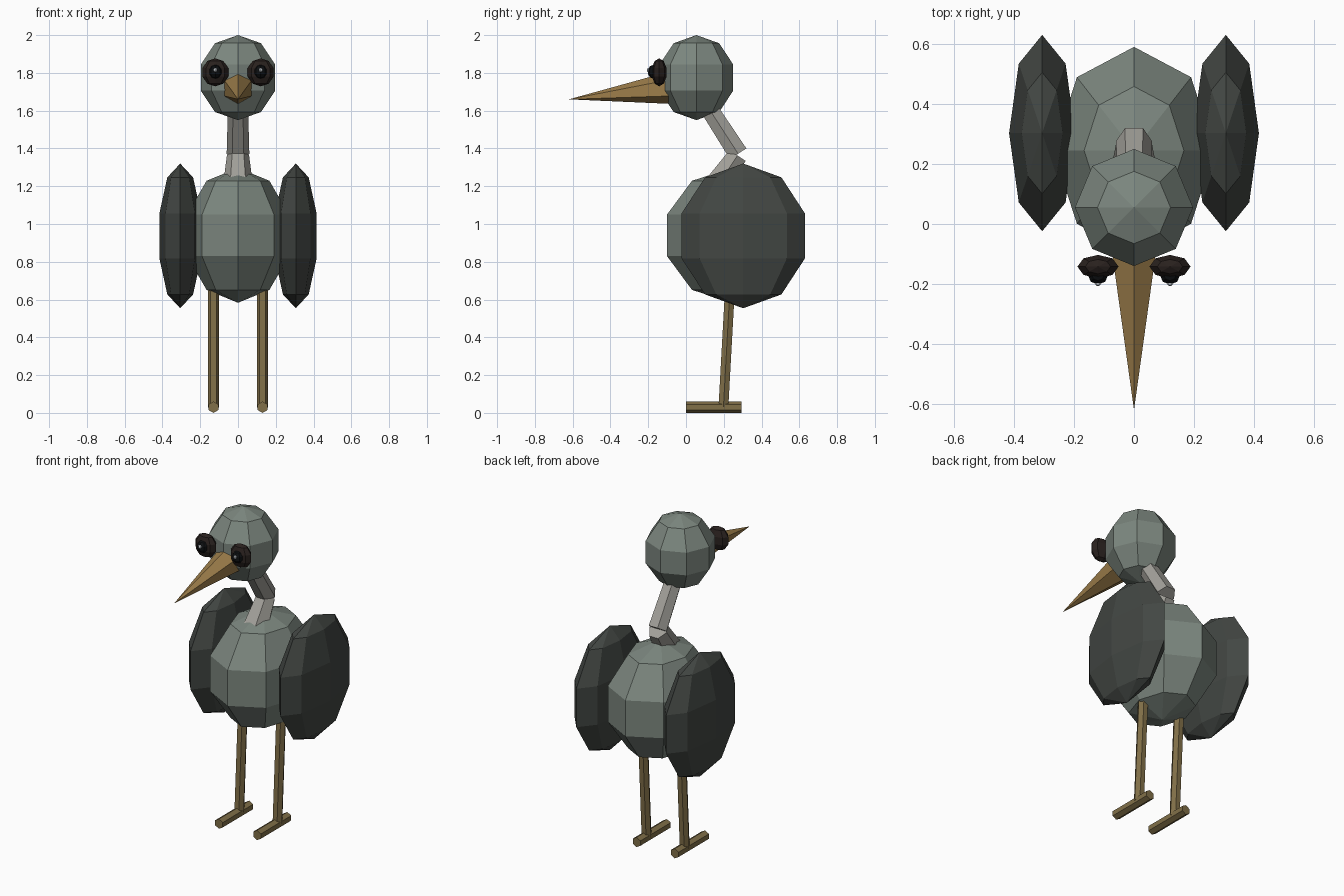
import bpy, bmesh, math
from mathutils import Vector

if "Cube" in bpy.data.objects:
    bpy.data.objects.remove(bpy.data.objects["Cube"])


def material(name, rgb):
    m = bpy.data.materials.new(name)
    m.diffuse_color = (*rgb, 1)
    m.use_nodes = True
    m.node_tree.nodes["Principled BSDF"].inputs["Base Color"].default_value = m.diffuse_color
    return m


PLUMAGE = material("plumage", (0.20, 0.24, 0.21))
WING = material("wing_dark", (0.055, 0.062, 0.056))
SKIN = material("neck_skin", (0.36, 0.35, 0.32))
HORN = material("beak_horn", (0.34, 0.21, 0.07))
LEG = material("leg_skin", (0.22, 0.16, 0.065))
SOCKET = material("eye_socket", (0.022, 0.015, 0.013))
PUPIL = material("pupil", (0.004, 0.005, 0.006))
GLINT = material("glint", (0.8, 0.85, 0.9))


def finish(name, bm, mat):
    bmesh.ops.recalc_face_normals(bm, faces=bm.faces)
    mesh = bpy.data.meshes.new(name)
    bm.to_mesh(mesh)
    bm.free()
    mesh.materials.append(mat)
    obj = bpy.data.objects.new(name, mesh)
    bpy.context.collection.objects.link(obj)
    return obj


def ball(name, centre, radii, mat):
    """Low-poly ellipsoid: 8 segments, 5 bands."""
    bm = bmesh.new()
    bmesh.ops.create_uvsphere(bm, u_segments=8, v_segments=5, radius=1)
    bmesh.ops.scale(bm, vec=radii, verts=bm.verts)
    bmesh.ops.translate(bm, vec=centre, verts=bm.verts)
    return finish(name, bm, mat)


def rod(name, start, end, r0, r1, mat, phase=0):
    """Six-sided tapered rod; r1 = 0 gives a point. Phase 0 puts corners on +-x."""
    start, end = Vector(start), Vector(end)
    u = Vector((1, 0, 0))
    v = (end - start).normalized().cross(u)
    bm = bmesh.new()

    def ring(c, r):
        angles = [math.radians(phase + 60 * i) for i in range(6)]
        return [bm.verts.new(c + r * (math.cos(a) * u + math.sin(a) * v)) for a in angles]

    a = ring(start, r0)
    b = ring(end, r1) if r1 else [bm.verts.new(end)] * 6
    bm.faces.new(a)
    if r1:
        bm.faces.new(b)
    for i in range(6):
        j = (i + 1) % 6
        bm.faces.new((a[i], a[j], b[j], b[i]) if r1 else (a[i], a[j], b[0]))
    return finish(name, bm, mat)


# Body and head
ball("body", (0, 0.245, 0.94), (0.283, 0.363, 0.357), PLUMAGE)
ball("head", (0, 0.055, 1.775), (0.207, 0.205, 0.225), PLUMAGE)

# Bent neck in two pieces
rod("lower_neck", (0, 0.11, 1.12), (0, 0.2725, 1.3625), 0.09, 0.059, SKIN)
rod("upper_neck", (0, 0.276, 1.372), (0, 0.106, 1.635), 0.06, 0.053, SKIN)

# Beak
rod("beak", (0, -0.08, 1.721), (0, -0.62, 1.66), 0.086, 0, HORN, phase=30)

# Paired parts
for side, s in (("left", 1), ("right", -1)):
    ball(side + "_wing", (s * 0.306, 0.303, 0.937), (0.116, 0.344, 0.383), WING)
    rod(side + "_leg", (s * 0.13, 0.235, 0.70), (s * 0.13, 0.198, 0.03), 0.03, 0.03, LEG)
    rod(side + "_foot", (s * 0.13, 0.295, 0.03), (s * 0.13, 0, 0.03), 0.03, 0.03, LEG, phase=30)
    ball(side + "_eye_socket", (s * 0.12, -0.142, 1.803), (0.072, 0.041, 0.074), SOCKET)
    ball(side + "_pupil", (s * 0.12, -0.168, 1.806), (0.036, 0.036, 0.038), PUPIL)
    ball(side + "_eye_glint", (s * 0.12, -0.198, 1.815), (0.010, 0.010, 0.011), GLINT)
